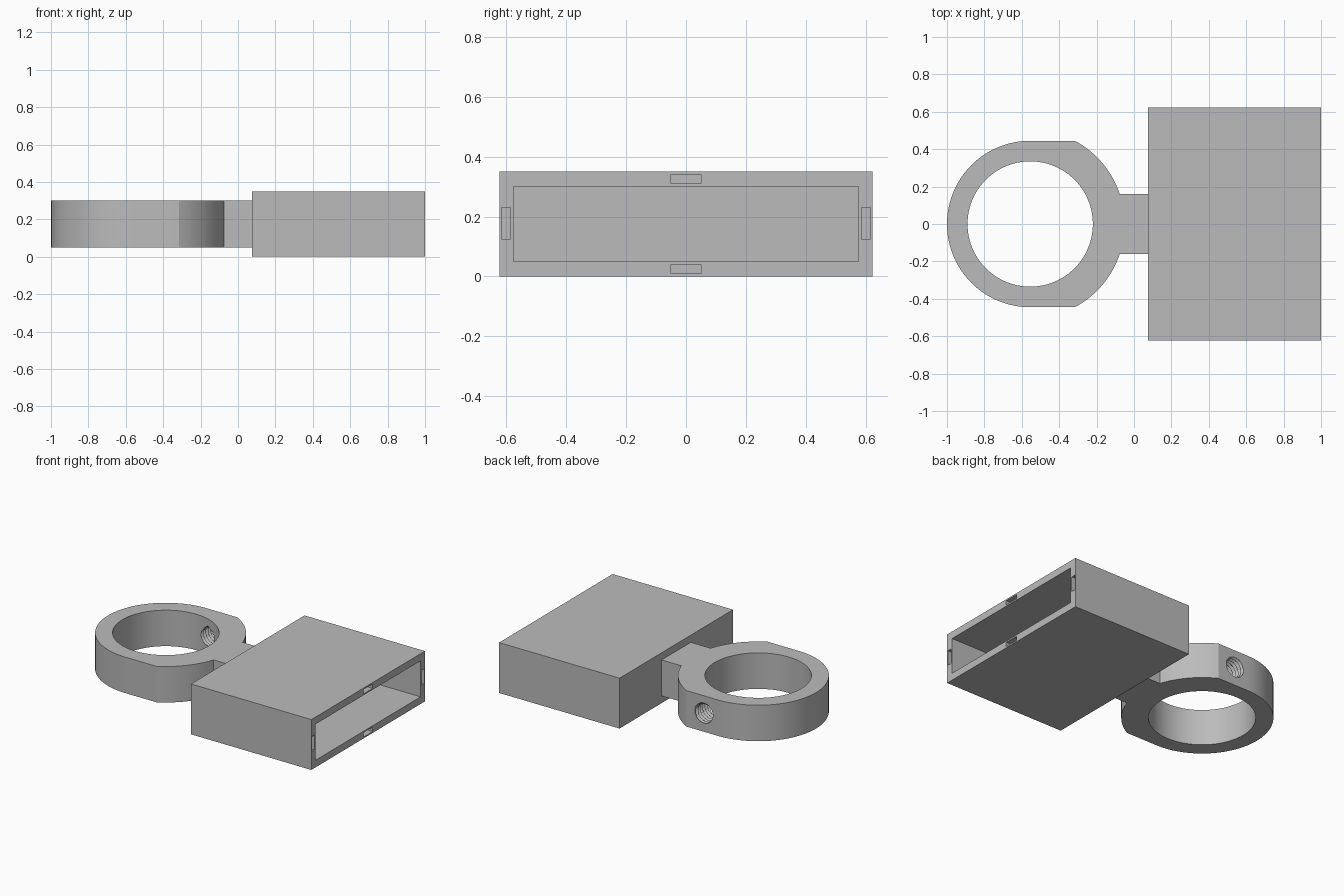
import bpy, bmesh, math

if "Cube" in bpy.data.objects:
    bpy.data.objects.remove(bpy.data.objects["Cube"])

CX, Z0, Z1 = -0.555, 0.05, 0.30      # ring centre and clamp height range

gray = bpy.data.materials.new("plain gray")
gray.diffuse_color = (0.5, 0.5, 0.5, 1)
gray.use_nodes = True
gray.node_tree.nodes["Principled BSDF"].inputs["Base Color"].default_value = gray.diffuse_color


def make_object(name, bm):
    bmesh.ops.recalc_face_normals(bm, faces=bm.faces)
    me = bpy.data.meshes.new(name)
    bm.to_mesh(me)
    bm.free()
    me.materials.append(gray)
    ob = bpy.data.objects.new(name, me)
    bpy.context.collection.objects.link(ob)
    return ob


def block(name, lo, hi):
    bm = bmesh.new()
    bmesh.ops.create_cube(bm, size=1)
    for v in bm.verts:
        v.co = [(a + b) / 2 + c * (b - a) for a, b, c in zip(lo, hi, v.co)]
    return make_object(name, bm)


def prism(name, pts, z0, z1):
    bm = bmesh.new()
    face = bm.faces.new([bm.verts.new((x, y, z0)) for x, y in pts])
    ext = bmesh.ops.extrude_face_region(bm, geom=[face])
    for v in ext["geom"]:
        if isinstance(v, bmesh.types.BMVert):
            v.co.z = z1
    return make_object(name, bm)


def arc(r, a0, a1, n):
    return [(CX + r * math.cos(a0 + (a1 - a0) * i / n),
             r * math.sin(a0 + (a1 - a0) * i / n)) for i in range(n + 1)]


def thread_cutter(x, z, y0, y1, pitch, r_min, r_max, segs=32, rows=8):
    # closed rod along y whose radius follows a helical triangle wave
    bm = bmesh.new()
    n = int((y1 - y0) / pitch * rows)
    rings = []
    for i in range(n + 1):
        ring = []
        for j in range(segs):
            t = (i / rows + j / segs) % 1
            r = r_min + (r_max - r_min) * abs(2 * t - 1)
            a = math.tau * j / segs
            ring.append(bm.verts.new((x + r * math.cos(a), y0 + (y1 - y0) * i / n,
                                      z + r * math.sin(a))))
        rings.append(ring)
    for a, b in zip(rings, rings[1:]):
        for j in range(segs):
            k = (j + 1) % segs
            bm.faces.new((a[j], a[k], b[k], b[j]))
    bm.faces.new(rings[0])
    bm.faces.new(rings[-1])
    return make_object("thread_cutter", bm)


def cut(ob, cutters):
    bpy.context.view_layer.objects.active = ob
    for c in cutters:
        c.hide_render = True
        m = ob.modifiers.new("cut", "BOOLEAN")
        m.operation, m.solver, m.object = "DIFFERENCE", "EXACT", c
        bpy.ops.object.modifier_apply(modifier=m.name)
        bpy.data.objects.remove(c)


# Clamp ring with side flats and a neck, as one outline
R_IN, R_LEFT, R_RIGHT, NECK = 0.335, 0.445, 0.505, 0.16
a_neck = math.asin(NECK / R_RIGHT)
a_flat = math.asin(R_LEFT / R_RIGHT)
outline = ([(0.075, NECK)] + arc(R_RIGHT, a_neck, a_flat, 14)
           + arc(R_LEFT, math.pi / 2, math.pi * 1.5, 48)
           + arc(R_RIGHT, -a_flat, -a_neck, 14) + [(0.075, -NECK)])
clamp = prism("clamp_ring", outline, Z0, Z1)
bore = prism("bore_cutter", arc(R_IN, 0, math.tau, 96)[:-1], Z0 - 0.1, Z1 + 0.1)
screw = thread_cutter(-0.447, 0.175, 0.2, 0.5, 0.025, 0.062, 0.077)
cut(clamp, [bore, screw])

# Open box with a deep cavity and four small slots in the rim
W, H = 0.623, 0.35
box = block("open_box", (0.075, -W, 0), (1, W, H))
cutters = [block("cavity_cutter", (0.125, -0.576, Z0), (1.1, 0.576, Z1))]
for z in (0.01, 0.31):
    cutters.append(block("slot_cutter", (0.9, -0.05, z), (1.1, 0.05, z + 0.03)))
for y in (-0.617, 0.587):
    cutters.append(block("slot_cutter", (0.9, y, 0.125), (1.1, y + 0.03, 0.23)))
cut(box, cutters)

# Smooth the round walls, keep the edges sharp
bpy.ops.object.select_all(action="DESELECT")
clamp.select_set(True)
bpy.context.view_layer.objects.active = clamp
bpy.ops.object.shade_smooth_by_angle(angle=math.radians(25))
